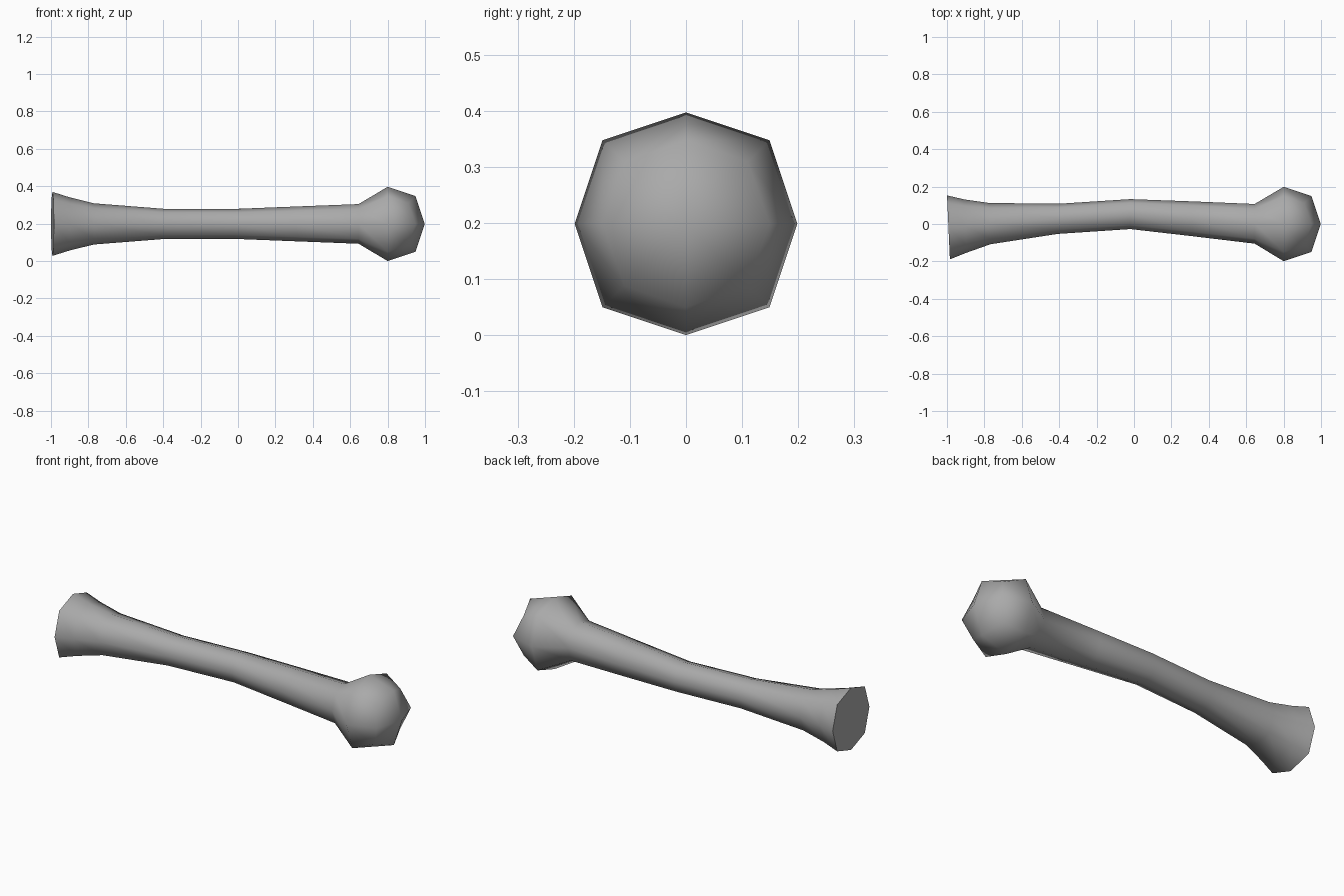
import bpy, bmesh, math
from mathutils import Vector

cube = bpy.data.objects.get("Cube")
if cube:
    bpy.data.objects.remove(cube, do_unlink=True)

R = 0.1985          # ball radius, also the height of the long axis
BALL_X = 0.80
SHELL = 0.006       # gap between the body and its inverted outline shell

# Shaft sections: x, sideways centre, half width, lean of the section
SECTIONS = [
    (-0.992, -0.018, 0.171, 0.045),
    (-0.90, -0.011, 0.142, 0.04),
    (-0.77, 0.002, 0.110, 0.03),
    (-0.40, 0.028, 0.081, -0.1),
    (-0.02, 0.053, 0.080, 0.0),
    (0.31, 0.028, 0.093, 0.0),
    (0.645, 0.001, 0.106, 0.0),
    (BALL_X, 0.0, R, 0.0),
]


def make_material(name, value):
    mat = bpy.data.materials.new(name)
    mat.use_nodes = True
    colour = (value, value, value, 1.0)
    mat.diffuse_color = colour
    mat.node_tree.nodes["Principled BSDF"].inputs["Base Color"].default_value = colour
    return mat


def octagon():
    """Eight points of a softened square, corners pulled to three quarters."""
    for i in range(8):
        a = i * math.pi / 4
        r = 1.0 if i % 2 == 0 else 0.75 * math.sqrt(2)
        yield r * math.cos(a), r * math.sin(a)


def build_form():
    bm = bmesh.new()
    rings = []
    # Shaft, neck and widest ring of the ball
    for x, centre, half, lean in SECTIONS:
        rings.append([bm.verts.new((x - lean * half * y, centre + half * y, R + half * z))
                      for y, z in octagon()])
    # Rounded cube end: edge points alternate with corner points
    end = []
    for i, (y, z) in enumerate(octagon()):
        if i % 2 == 0:
            s, x = 0.75 * R, 0.75 * R
        else:
            s, x = R * 5 / 9 / 0.75, R * 5 / 9
        end.append(bm.verts.new((BALL_X + x, s * y, R + s * z)))
    rings.append(end)
    for a, b in zip(rings, rings[1:]):
        for i in range(8):
            j = (i + 1) % 8
            bm.faces.new((a[i], a[j], b[j], b[i]))
    # Four quads close the ball, one flat face closes the flared end
    tip = bm.verts.new((BALL_X + R, 0, R))
    for i in range(0, 8, 2):
        bm.faces.new((tip, end[i], end[i + 1], end[(i + 2) % 8]))
    bm.faces.new(rings[0])
    bmesh.ops.recalc_face_normals(bm, faces=bm.faces)
    bm.normal_update()
    return bm


def finish(bm, name, mat):
    mesh = bpy.data.meshes.new(name)
    bm.to_mesh(mesh)
    bm.free()
    mesh.materials.append(mat)
    obj = bpy.data.objects.new(name, mesh)
    bpy.context.collection.objects.link(obj)
    bpy.ops.object.select_all(action='DESELECT')
    obj.select_set(True)
    bpy.context.view_layer.objects.active = obj
    bpy.ops.object.shade_smooth_by_angle(angle=math.radians(75))
    return obj


grey = make_material("grey", 0.4)
grey.use_backface_culling = True

# Solid body, slightly inside the shell
body = build_form()
moves = [(v, Vector(v.normal) * SHELL * v.calc_shell_factor()) for v in body.verts]
for v, move in moves:
    v.co -= move
finish(body, "club_body", grey)

# Inward-facing outline shell
shell = build_form()
bmesh.ops.reverse_faces(shell, faces=shell.faces)
finish(shell, "outline_shell", grey)
